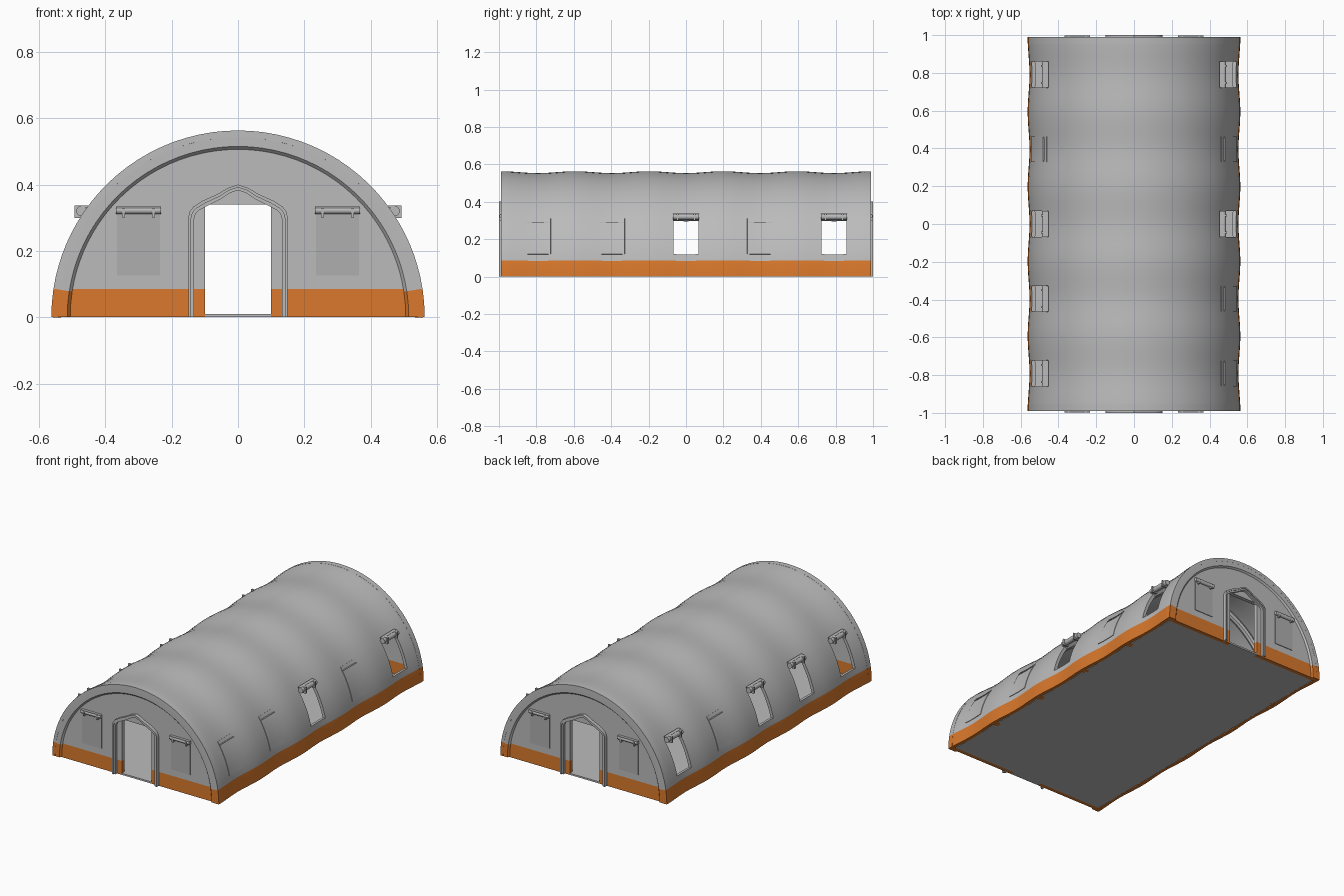
import bpy, bmesh
from math import pi, sin, cos, asin, sqrt, radians

cube = bpy.data.objects.get("Cube")
if cube:
    bpy.data.objects.remove(cube, do_unlink=True)


def material(name, rgb):
    m = bpy.data.materials.new(name)
    m.use_nodes = True
    m.diffuse_color = (*rgb, 1)
    bsdf = next(n for n in m.node_tree.nodes if n.type == 'BSDF_PRINCIPLED')
    bsdf.inputs["Base Color"].default_value = (*rgb, 1)
    return m


GREY = material("grey fabric", (0.50, 0.50, 0.50))
ORANGE = material("orange skirt", (0.70, 0.19, 0.025))
PANE = material("window grey", (0.43, 0.43, 0.43))

R, HALF, BAND = 0.558, 0.989, 0.085     # mean radius, half length, skirt height
BAY = HALF * 2 / 5
BAYS = [BAY * k for k in range(-2, 3)]
SILL, HEAD, WIN = 0.12, 0.31, 0.068     # side window bottom, top, half width
A_SILL, A_HEAD = asin(SILL / R), asin(HEAD / R)


def radius(y):
    return R + 0.005 * cos(2 * pi * (y + HALF) / BAY)


def spread(stops, counts):
    out = [stops[0]]
    for a, b, n in zip(stops, stops[1:], counts):
        out += [a + (b - a) * (k + 1) / n for k in range(n)]
    return out


quarter = spread([0, asin(BAND / R), A_SILL, A_HEAD, pi / 2], [2, 1, 6, 14])
ARCH = quarter + [pi - a for a in reversed(quarter[:-1])]


def finish(name, bm, mats, thickness=0, closed=True):
    if closed:
        bmesh.ops.recalc_face_normals(bm, faces=bm.faces)
    me = bpy.data.meshes.new(name)
    bm.to_mesh(me)
    bm.free()
    ob = bpy.data.objects.new(name, me)
    bpy.context.collection.objects.link(ob)
    for m in mats:
        me.materials.append(m)
    bpy.ops.object.select_all(action='DESELECT')
    ob.select_set(True)
    bpy.context.view_layer.objects.active = ob
    if thickness:
        mod = ob.modifiers.new("thickness", 'SOLIDIFY')
        mod.thickness = thickness
        mod.offset = -1
        bpy.ops.object.modifier_apply(modifier=mod.name)
    bpy.ops.object.shade_smooth_by_angle(angle=radians(30))
    return ob


def sweep(name, section, angles, closed, thickness=0, skip=None):
    """Sweep (radius, y) points over the arch; faces under the skirt height turn orange."""
    bm = bmesh.new()
    rows = [[bm.verts.new((r * cos(a), y, r * sin(a))) for r, y in section] for a in angles]
    n = len(section)
    for p, q in zip(rows, rows[1:]):
        for j in range(n if closed else n - 1):
            k = (j + 1) % n
            f = bm.faces.new((p[j], p[k], q[k], q[j]))
            f.material_index = int(f.calc_center_median().z < BAND)
    if closed:
        for row in (rows[0], rows[-1]):
            bm.faces.new(row).material_index = 1
    if skip:
        doomed = [f for f in bm.faces if skip(f.calc_center_median())]
        bmesh.ops.delete(bm, geom=doomed, context='FACES')
    return finish(name, bm, [GREY, ORANGE], thickness, closed)


def prism(name, polys, y0, y1, mat):
    """Extrude flat (x, z) polygons between two y planes."""
    bm = bmesh.new()
    for poly in polys:
        bm.faces.new([bm.verts.new((x, y0, z)) for x, z in poly])
    bmesh.ops.remove_doubles(bm, verts=bm.verts, dist=1e-5)
    made = bmesh.ops.extrude_face_region(bm, geom=bm.faces[:])['geom']
    for v in made:
        if isinstance(v, bmesh.types.BMVert):
            v.co.y = y1
    # The source faces stay in place as the other cap
    return finish(name, bm, [mat])


def box(name, center, size, mat):
    bm = bmesh.new()
    bmesh.ops.create_cube(bm, size=1)
    for v in bm.verts:
        v.co = [c + a * s for c, a, s in zip(center, v.co, size)]
    return finish(name, bm, [mat])


def roll(name, center, r, length, along_y):
    bm = bmesh.new()
    bmesh.ops.create_cone(bm, cap_ends=True, segments=14, radius1=r, radius2=r, depth=length)
    for v in bm.verts:
        x, y, z = v.co
        v.co = (x, z, y) if along_y else (z, x, y)
        v.co = [a + b for a, b in zip(v.co, center)]
    return finish(name, bm, [GREY])


# Canopy with window openings left out of the grid
stops = [-HALF] + [b + s * WIN for b in BAYS for s in (-1, 1)] + [HALF]
stations = spread(stops, [4] + [4, 7] * 4 + [4, 4])
OPEN = {1: (2, 4), -1: (0, 1, 2, 4)}


def is_opening(c):
    if not SILL < c.z < HEAD:
        return False
    return any(abs(c.y - BAYS[k]) < WIN for k in OPEN[1 if c.x > 0 else -1])


sweep("canopy", [(radius(y), y) for y in stations], ARCH, False, 0.02, is_opening)

# Inflated ribs inside the canopy
for k in range(1, 5):
    yc = -HALF + BAY * k
    ring = [(0.53 + 0.02 * cos(t * pi / 4), yc + 0.02 * sin(t * pi / 4)) for t in range(8)]
    sweep(f"inner_rib_{k}", ring, ARCH, True)

# Side windows: rolled-up covers where open, flat flaps where closed
for s, side in ((1, "left"), (-1, "right")):
    for k, b in enumerate(BAYS):
        tag = f"{side}_{k + 1}"
        if k in OPEN[s]:
            roll(f"rolled_cover_{tag}", (s * 0.472, b, 0.32), 0.016, 0.14, True)
            box(f"roll_ledge_{tag}", (s * 0.463, b, 0.334), (0.02, 0.136, 0.006), GREY)
            for d in (-0.045, 0.045):
                box(f"roll_strap_{tag}", (s * 0.475, b + d, 0.318), (0.036, 0.01, 0.038), GREY)
        else:
            angles = [a for a in quarter if A_SILL - 1e-4 < a < A_HEAD + 1e-4]
            if s < 0:
                angles = [pi - a for a in reversed(angles)]
            ys = [y for y in stations if abs(y - b) < WIN + 1e-4]
            sweep(f"closed_flap_{tag}", [(radius(y) + 0.003, y) for y in ys], angles, False, 0.004)
            box(f"flap_seam_{tag}", (s * 0.475, b, 0.29), (0.012, 0.13, 0.004), GREY)

# Groundsheet
box("floor", (0, 0, 0.005), (1.07, 1.91, 0.01), GREY)


def arc(r, x0, x1, n=24):
    return [(x, sqrt(max(r * r - x * x, 0))) for x in
            (r * cos(t) for t in spread([asin(sqrt(1 - (x0 / r) ** 2)),
                                         asin(sqrt(1 - (x1 / r) ** 2))], [n]))]


WALL_R, DOOR_X, DOOR_Z = 0.512, 0.1, 0.34
x_band = sqrt(WALL_R ** 2 - BAND ** 2)
lower = [(DOOR_X, 0)] + arc(WALL_R, WALL_R, x_band, 4) + [(DOOR_X, BAND)]
upper = [(DOOR_X, BAND)] + arc(WALL_R, x_band, DOOR_X)
half_top = [(0, DOOR_Z), (DOOR_X, DOOR_Z)] + arc(WALL_R, DOOR_X, 0, 5)


def flip(poly):
    return [(-x, z) for x, z in reversed(poly)]


# Door surround outlines, from the ground up to the peak
outer = [(0.15, 0), (0.15, 0.30), (0.146, 0.318), (0.135, 0.333), (0.105, 0.352),
         (0.06, 0.372), (0.03, 0.39), (0, 0.40)]
inner = [(0.132, 0), (0.132, 0.298), (0.128, 0.312), (0.118, 0.322), (0.092, 0.336),
         (0.05, 0.357), (0.025, 0.374), (0, 0.383)]
strips = [[inner[i], outer[i], outer[i + 1], inner[i + 1]] for i in range(len(outer) - 1)]

for s, end in ((-1, "front"), (1, "back")):
    out, back = s * 0.979, s * 0.955
    # End arch with a sloped inner edge
    sweep(f"{end}_end_arch", [(0.563, s * HALF), (0.515, s * HALF), (0.506, out),
                              (0.506, back), (0.563, back)], ARCH, True)
    # End wall around the doorway
    prism(f"{end}_wall_skirt", [lower, flip(lower)], out, back, ORANGE)
    prism(f"{end}_wall", [upper, flip(upper)], out, back, GREY)
    prism(f"{end}_wall_top", [half_top, flip(half_top)], out, back, GREY)
    box(f"{end}_threshold", (0, s * 0.967, 0.005), (0.2, 0.024, 0.01), GREY)
    # Door surround: wide base plus a thin raised outer lip
    prism(f"{end}_door_frame", strips + [flip(p) for p in strips], s * 0.994, s * 0.97, GREY)
    lip = [[((a[0] + b[0]) / 2, (a[1] + b[1]) / 2) for a, b in zip(inner, outer)], outer]
    lips = [[lip[0][i], lip[1][i], lip[1][i + 1], lip[0][i + 1]] for i in range(len(outer) - 1)]
    prism(f"{end}_door_lip", lips + [flip(p) for p in lips], s * 1.0, s * 0.985, GREY)
    # End windows with a cover rolled above each pane
    for x in (-0.3, 0.3):
        box(f"{end}_window_pane", (x, s * 0.979, 0.225), (0.13, 0.008, 0.2), PANE)
        roll(f"{end}_window_roll", (x, s * 0.987, 0.322), 0.011, 0.135, False)
        box(f"{end}_window_ledge", (x, s * 0.986, 0.331), (0.135, 0.018, 0.005), GREY)
        for d in (-0.045, 0.045):
            box(f"{end}_window_clip", (x + d, s * 0.988, 0.314), (0.009, 0.022, 0.026), GREY)
